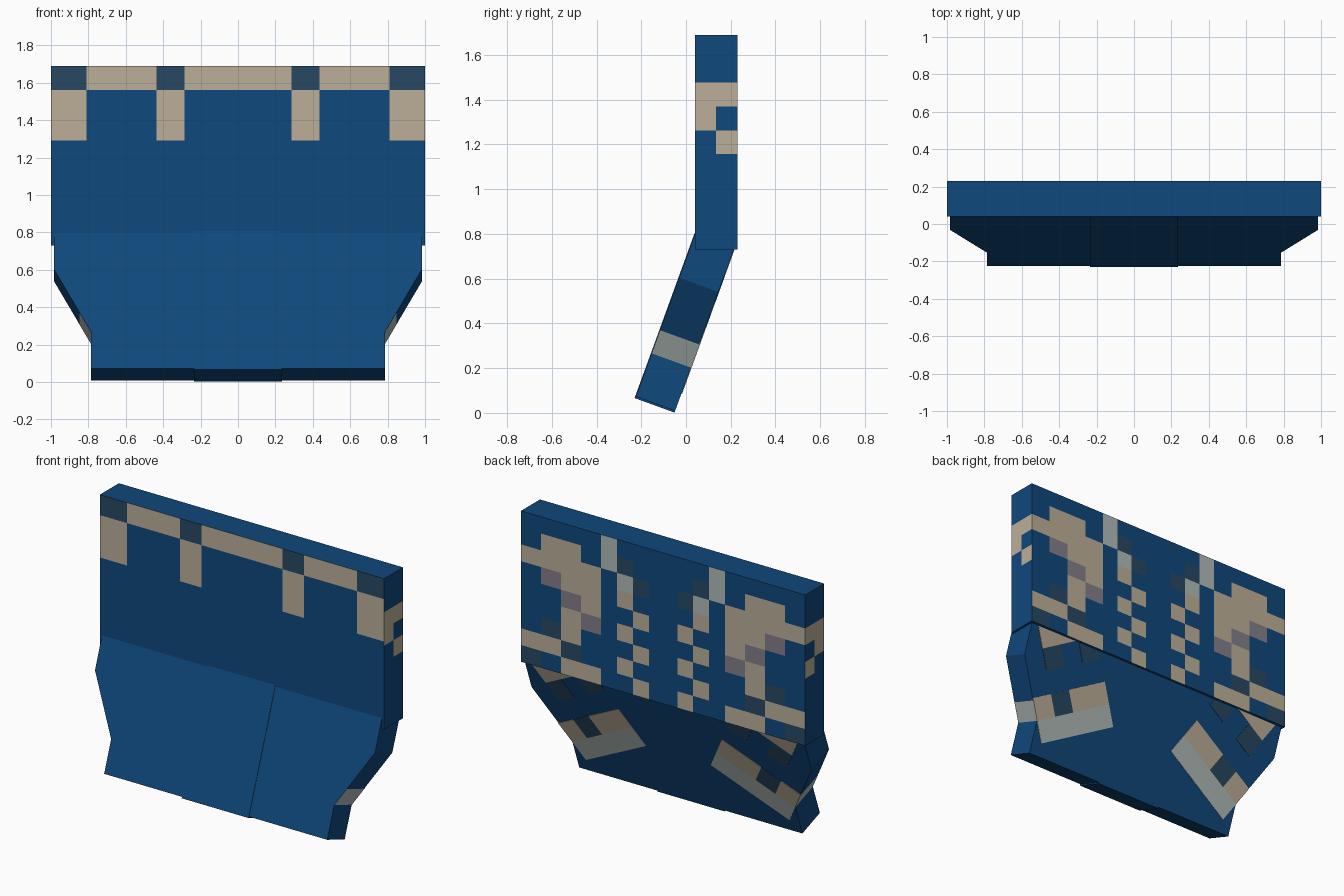
import bpy, bmesh, math
from mathutils import Vector

cube = bpy.data.objects.get("Cube")
if cube:
    bpy.data.objects.remove(cube)


def lin(c):
    c /= 255
    return c / 12.92 if c <= 0.04045 else ((c + 0.055) / 1.055) ** 2.4


# Flat colours
MATS = {}
for key, name, rgb in [("b", "deep blue", (15, 72, 124)), ("B", "beige", (188, 175, 152)),
                       ("D", "slate blue", (39, 72, 98)), ("L", "pale grey", (177, 187, 183)),
                       ("G", "mauve grey", (131, 127, 137))]:
    m = bpy.data.materials.new(name)
    col = tuple(lin(c) for c in rgb) + (1,)
    m.diffuse_color = col
    m.use_nodes = True
    m.node_tree.nodes["Principled BSDF"].inputs["Base Color"].default_value = col
    MATS[key] = m
KEYS = list(MATS)


def finish(name, bm, weld=False):
    if weld:
        bmesh.ops.recalc_face_normals(bm, faces=bm.faces)
    me = bpy.data.meshes.new(name)
    bm.to_mesh(me)
    bm.free()
    for m in MATS.values():
        me.materials.append(m)
    ob = bpy.data.objects.new(name, me)
    bpy.context.collection.objects.link(ob)
    return ob


def quad(bm, pts, key):
    f = bm.faces.new([bm.verts.new(p) for p in pts])
    f.material_index = KEYS.index(key)


def grid(bm, us, ws, place, rows):
    """Painted wall: rows of letters run top to bottom, '.' is blue."""
    for r, row in enumerate(rows):
        for c, ch in enumerate(row):
            u0, u1, w0, w1 = us[c], us[c + 1], ws[r + 1], ws[r]
            quad(bm, [place(u0, w0), place(u1, w0), place(u1, w1), place(u0, w1)],
                 "b" if ch == "." else ch)


# Upper slab: box whose walls are cut into coloured cells
Y0, Y1, Z0, Z1 = 0.04, 0.23, 0.73, 1.69
bm = bmesh.new()
front_x = [-1, -0.81, -0.435, -0.285, 0.285, 0.435, 0.81, 1]
grid(bm, front_x, [Z1, 1.56, 1.29, Z0], lambda u, w: (u, Y0, w),
     ["DBDBDBD", "B.B.B.B", "......."])

half = [1, 0.859, 0.718, 0.577, 0.437, 0.324, 0.211, 0.1]
back_x = half + [-x for x in reversed(half)]
levels = [Z1 - i * (Z1 - Z0) / 9 for i in range(10)]
back_half = ["....L..",
             ".BB.LD.",
             "BBBB.LD",
             ".GBB.B.",
             "..GB..B",
             "..BG.B.",
             ".DB...B",
             "BBD..B.",
             "D.BB..B"]
grid(bm, back_x, levels, lambda u, w: (u, Y1, w),
     [r + "." + r[::-1] for r in back_half])

side = ["..", "..", "BB", "B.", ".B", "..", "..", "..", ".."]
grid(bm, [Y0, 0.135, Y1], levels, lambda u, w: (1, u, w), side)
grid(bm, [Y1, 0.135, Y0], levels, lambda u, w: (-1, u, w), [r[::-1] for r in side])
quad(bm, [(-1, Y0, Z1), (1, Y0, Z1), (1, Y1, Z1), (-1, Y1, Z1)], "b")
quad(bm, [(-1, Y1, Z0), (1, Y1, Z0), (1, Y0, Z0), (-1, Y0, Z0)], "b")
finish("upper_slab", bm)

# Lower panel frame: v runs up the slope, d runs from back to front
TILT = math.radians(20)
UP = Vector((0, math.sin(TILT), math.cos(TILT)))
OUT = Vector((0, -math.cos(TILT), math.sin(TILT)))
BASE = Vector((0, -0.05, 0.005))


def slope(x, v, d):
    return BASE + Vector((x, 0, 0)) + UP * v + OUT * d


def prism(bm, outline, d0, d1, key="b", edge=None, edge_key="b"):
    """Extrude an outline through the panel; one edge may have its own colour."""
    back = [bm.verts.new(slope(x, v, d0)) for x, v in outline]
    front = [bm.verts.new(slope(x, v, d1)) for x, v in outline]
    n = len(outline)
    faces = [bm.faces.new(back), bm.faces.new(front[::-1])]
    for i in range(n):
        j = (i + 1) % n
        faces.append(bm.faces.new([back[i], front[i], front[j], back[j]]))
    for i, f in enumerate(faces):
        f.material_index = KEYS.index(edge_key if edge is not None and i == edge + 2 else key)


# Flap frame: n runs inward from the slanted edge, e runs up along it
def flap(n, e, s):
    return (s * (0.785 - 0.874 * n + 0.486 * e), 0.21 + 0.486 * n + 0.874 * e)


def rect(n0, n1, e0, e1):
    return [(n0, e0), (n1, e0), (n1, e1), (n0, e1)]


# Middle of the lower panel
bm = bmesh.new()
prism(bm, [(-0.235, -0.004), (0.235, -0.004), (0.235, 0.79), (-0.235, 0.79)], 0, 0.19)
finish("lower_middle_panel", bm, True)

C = 0.14
MARKS = [("L", rect(0, 4 * C, -C, 0)),
         ("B", rect(0, C, 0, C)),
         ("D", rect(C, 2 * C, 0, C)),
         ("B", rect(2 * C, 4 * C, 0, C)),
         ("D", rect(C, 2 * C, 2 * C, 3 * C)),
         ("D", [(0.42, 0.28), (0.56, 0.28), (0.56, 0.32), (0.42, 0.40)]),
         ("B", [(0.14, 0.42), (0.40, 0.42), (0.14, 0.56)])]

# Tapered side flaps with slanted markings on the back
for s, tag in ((1, "left"), (-1, "right")):
    bm = bmesh.new()
    outline = [(s * 0.235, 0.004), (s * 0.785, 0.004), (s * 0.785, 0.21), flap(0, 0.126, s),
               (s * 0.985, 0.57), (s * 0.985, 0.79), (s * 0.235, 0.79)]
    prism(bm, outline, 0, 0.187, "b", 2, "L")
    finish(tag + "_flap", bm, True)

    bm = bmesh.new()
    for key, pts in MARKS:
        prism(bm, [flap(n, e, s) for n, e in pts], -0.003, 0.001, key)
    finish(tag + "_flap_markings", bm, True)
